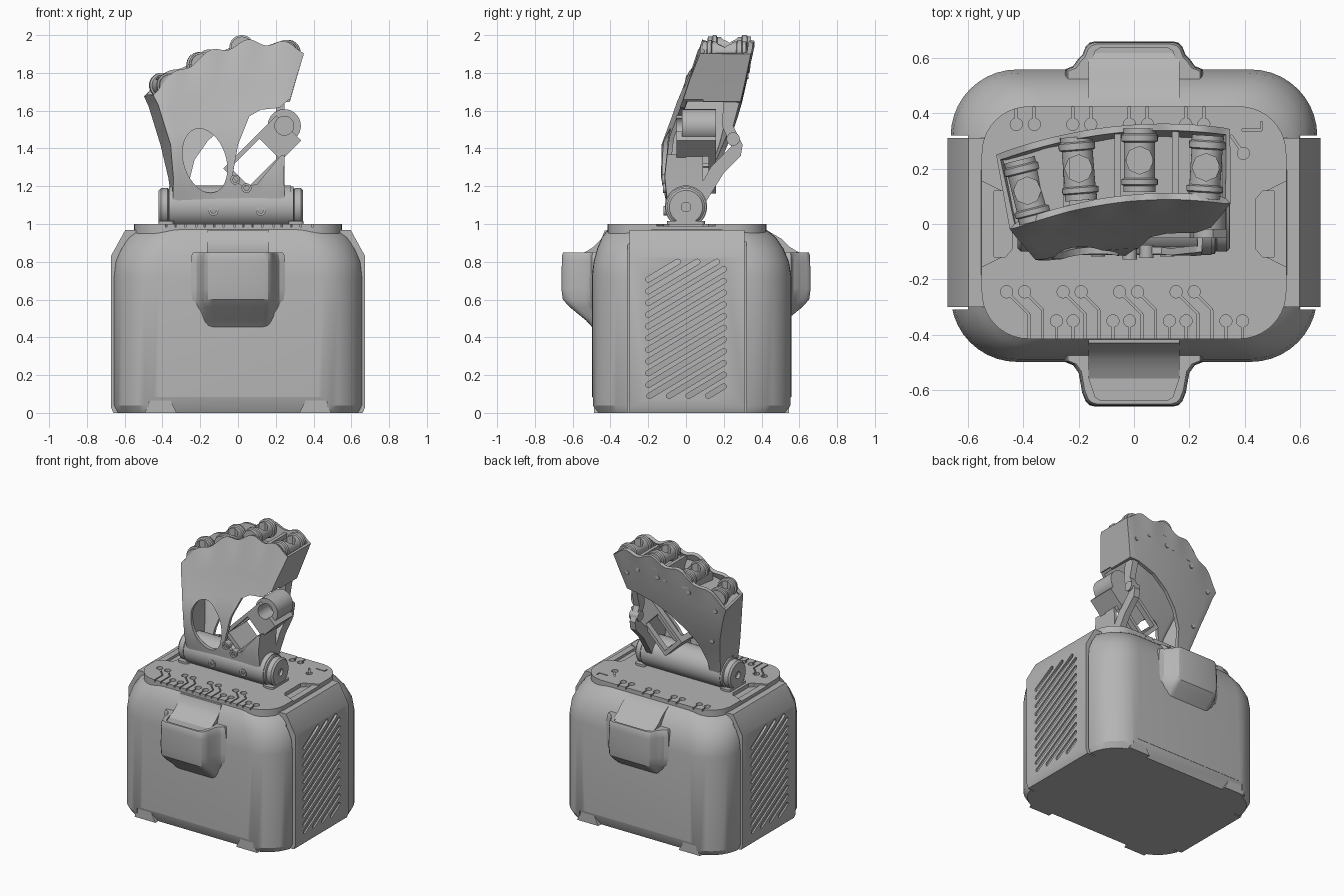
import bpy, bmesh, math
from mathutils import Vector

cube = bpy.data.objects.get("Cube")
if cube:
    bpy.data.objects.remove(cube, do_unlink=True)

grey = bpy.data.materials.new("plain grey")
grey.use_nodes = True
grey.diffuse_color = (0.46, 0.46, 0.46, 1)
grey.node_tree.nodes["Principled BSDF"].inputs["Base Color"].default_value = grey.diffuse_color
parts = []


def make(name, bm):
    bmesh.ops.recalc_face_normals(bm, faces=bm.faces)
    mesh = bpy.data.meshes.new(name)
    bm.to_mesh(mesh)
    bm.free()
    mesh.materials.append(grey)
    ob = bpy.data.objects.new(name, mesh)
    bpy.context.collection.objects.link(ob)
    parts.append(ob)
    return ob


def add_loft(bm, rings, caps=True):
    rows = [[bm.verts.new(p) for p in ring] for ring in rings]
    n = len(rows[0])
    for a, b in zip(rows, rows[1:]):
        for i in range(n):
            j = (i + 1) % n
            bm.faces.new((a[i], a[j], b[j], b[i]))
    if caps:
        bm.faces.new(rows[0])
        bm.faces.new(rows[-1])


def loft(name, rings, caps=True):
    bm = bmesh.new()
    add_loft(bm, rings, caps)
    return make(name, bm)


def prisms(name, outlines, axis, lo, hi):
    """Extrude flat outlines along one axis; outline order is the other two axes."""
    bm = bmesh.new()
    for pts in outlines:
        rings = []
        for d in (lo, hi):
            rings.append([Vector(p[:axis] + (d,) + p[axis:]) for p in map(tuple, pts)])
        add_loft(bm, rings)
    return make(name, bm)


def turned(name, p0, p1, profile, n=32):
    """Lathe (distance fraction, radius) pairs along the line p0-p1."""
    p0, p1 = Vector(p0), Vector(p1)
    q = (p1 - p0).to_track_quat('Z', 'Y')
    rings = []
    for f, r in profile:
        c = p0.lerp(p1, f)
        rings.append([c + q @ Vector((r * math.cos(k * math.tau / n), r * math.sin(k * math.tau / n), 0))
                      for k in range(n)])
    return loft(name, rings)


def cyl(name, p0, p1, r, n=32):
    return turned(name, p0, p1, [(0, r), (1, r)], n)


def apply_mod(ob, mod):
    bpy.context.view_layer.objects.active = ob
    bpy.ops.object.modifier_apply(modifier=mod.name)


def cut(ob, cutter):
    mod = ob.modifiers.new("cut", 'BOOLEAN')
    mod.object, mod.solver, mod.use_self = cutter, 'EXACT', True
    apply_mod(ob, mod)
    parts.remove(cutter)
    bpy.data.objects.remove(cutter, do_unlink=True)


def rrect(hx, hy, r, cx=0, cy=0, n=10):
    pts = []
    for k, (sx, sy) in enumerate(((1, 1), (-1, 1), (-1, -1), (1, -1))):
        for i in range(n + 1):
            a = (k + i / n) * math.pi / 2
            pts.append((cx + sx * (hx - r) + r * math.cos(a), cy + sy * (hy - r) + r * math.sin(a)))
    return pts


def ribbon(a, b, w, rounded=False):
    """Strip outline from a to b, optionally with round ends."""
    ang = math.atan2(b[1] - a[1], b[0] - a[0])
    steps = range(7) if rounded else (0, 6)
    return [(c[0] + w * math.cos(ang + s + k * math.pi / 6), c[1] + w * math.sin(ang + s + k * math.pi / 6))
            for c, s in ((b, -math.pi / 2), (a, math.pi / 2)) for k in steps]


# Main housing with rounded shoulders
sections = [(0, .645, .51, .03), (.04, .662, .528, .03), (.72, .662, .528, .03), (.8, .655, .517, .028),
            (.87, .63, .493, .023), (.93, .595, .46, .015), (.97, .55, .42, .005)]
housing = loft("housing", [[(x, y, z) for x, y in rrect(hx, hy, .24, 0, cy)] for z, hx, hy, cy in sections])
for y in (-.309, .31):
    cut(housing, prisms("panel_gap", [[(x, z) for x, z in ((s * .6, -.1), (s * .7, -.1), (s * .7, 1.1), (s * .6, 1.1))]
                                      for s in (-1, 1)], 1, y, y + .009))

# Bottom bevels with feet, and carry handles that sweep up into the shoulders
for s, edge, name in ((-1, .498, "front_handle"), (1, .558, "back_handle")):
    cut(housing, prisms("bottom_bevel", [[(s * (edge - .05), -.01), (s * (edge + .05), -.01), (s * (edge + .01), .085),
                                          (s * (edge - .002), .085)]], 0, -.47, .47))
    for side in (-1, 1):
        foot = [(side * (.41 + d), z) for d, z in ((-.085, 0), (.085, 0), (.04, .09), (-.04, .09))]
        prisms("foot", [foot], 1, *sorted((s * (edge - .1), s * (edge - .012))))
    half = [(.25, .4), (.25, edge), (.22, edge + .012), (.2, edge + .04), (.187, .61), (.175, .64), (.16, .655), (.14, .66)]
    outline = half + [(-x, y) for x, y in reversed(half)]
    rings = [[(x * w, s * (.4 + (y - .4) * k), z) for x, y in outline]
             for z, k, w in ((.45, .36, .88), (.49, .5, .94), (.56, .83, .99), (.6, .97, 1), (.66, 1, 1), (.8, .99, 1),
                             (.835, .985, .98), (.85, .96, .95))]
    handle = loft(name, rings)
    pocket = [(.165, .42), (.165, .55), (.14, .625), (.125, .635)]
    pocket += [(-x, y) for x, y in reversed(pocket)]
    cut(handle, prisms("pocket", [[(x, s * y) for x, y in pocket]], 2, .84, .9))
    sweep = [(.38, .8), (.38, .969), (.43, .966), (edge - .05, .92), (edge - .01, .88), (edge + .03, .855), (edge + .06, .84)]
    prisms("handle_sweep", [[(s * y, z) for y, z in sweep]], 0, -.165, .165)

# Side panels with slanted vent slots
for s, name in ((-1, "right_panel"), (1, "left_panel")):
    shape = [(.5, 0), (.66, 0), (.673, .03), (.673, .83), (.597, .968), (.5, .968)]
    panel = prisms(name, [[(s * x, z) for x, z in shape]], 1, -.3, .31)
    slots = []
    for k in range(-2, 16):
        c = .02 + k * .062
        a, b = max(-.2, (.09 - c) / .6), min(.2, (.8 - c) / .6)
        if b - a > .06:
            slots.append(ribbon((s * a, c + .6 * a), (s * b, c + .6 * b), .014, True))
    cut(panel, prisms("slots", slots, 0, *sorted((s * .65, s * .7))))

# Top plate with pads, traces and side grips
plate = prisms("top_plate", [rrect(.55, .42, .17, 0, .005)], 2, .95, 1)
pads, traces = [(.395, .255)], [((.395, .255), (.35, .32))]
for k in range(4):
    x = -.46 + k * .204
    pads += [(x, -.245), (x + .065, -.245), (x + .18, -.35), (x + .24, -.35), (x + .035, .36), (x + .1, .36)]
    for dx, bend in ((0, -.325), (.065, -.31)):
        corner = (x + dx - bend - .245, bend)
        traces += [((x + dx, -.245), corner), (corner, (corner[0], -.45))]
    traces += [((x + d, -.35), (x + d, -.45)) for d in (.18, .24)]
    traces += [((x + d, .36), (x + d, .45)) for d in (.035, .1)]
traces += [((.39, .34), (.46, .34)), ((.46, .34), (.46, .37))]
cut(plate, prisms("traces", [ribbon(a, b, .004) for a, b in traces], 2, .985, 1.1))
cut(plate, prisms("pads", [rrect(.022, .022, .0219, x, y, 4) for x, y in pads], 2, .98, 1.1))
for s in (-1, 1):
    cut(plate, prisms("grip", [[(s * x, y) for x, y in ((.44, -.09), (.465, -.12), (.505, -.12), (.505, .12),
                                                      (.465, .12), (.44, .09))]], 2, .972, 1.1))
    cut(plate, prisms("grip_step", [[(s * x, y) for x, y in ((.48, -.12), (.6, -.18), (.6, .18), (.48, .12))]], 2, .99, 1.1))

# Wrist hinge: barrel, end hubs and bracket
cyl("wrist_barrel", (-.35, 0, 1.092), (.28, 0, 1.092), .112, 48)
for name, a, b in (("right_hub", -.34, -.42), ("left_hub", .27, .345)):
    hub = turned(name, (a, 0, 1.09), (b, 0, 1.09), [(0, .108), (.3, .108), (.35, .094), (.4, .1), (.85, .1), (1, .088)], 48)
    cut(hub, cyl("hub_bore", (b - (b - a) * .25, 0, 1.09), (b * 1.1, 0, 1.09), .025))
    prisms("bracket", [rrect(.04, .1, .02, (a + b) / 2, 0, 4)], 2, .98, 1.015)
for x, z, y in ((-.13, 1.07, -.11), (.12, 1.07, -.11), (-.015, 1.235, -.12), (.045, 1.19, -.115)):
    screw = cyl("screw", (x, y + .04, z), (x, y - .008, z), .026, 24)
    cut(screw, cyl("socket", (x, y + .02, z), (x, y - .05, z), .015, 6))

# Palm shell: levels hold right edge, left edge, front y, back y and arch height
levels = [(-.335, 1.08, .24, 1.08, -.085, .08, 0), (-.36, 1.25, .235, 1.25, -.1, .15, 0),
          (-.4, 1.42, .24, 1.45, -.075, .23, .02), (-.44, 1.55, .26, 1.63, -.005, .285, .05),
          (-.465, 1.63, .3, 1.77, .045, .32, .09), (-.49, 1.7, .34, 1.92, .1, .35, .125)]


def palm_point(t, v, depth):
    i = min(int(v), len(levels) - 2)
    xl, zl, xr, zr, yf, yb, arch = [a + (b - a) * (v - i) for a, b in zip(levels[i], levels[i + 1])]
    xl += .05 * (1 - depth) * min(1, v / 2)
    y = yf + (yb - yf) * depth - .21 * (t - .72) ** 2 * v / 5
    z = zl + (zr - zl) * t + 4 * t * (1 - t) * arch
    z += max(0, v - 4) * .018 * math.cos((t - .12) * math.tau / .255)
    return Vector((xl + (xr - xl) * t, y, z))


def palm_ring(v, n=40):
    return ([palm_point(i / n, v, 0) for i in range(n + 1)] + [palm_point(1 - i / n, v, 1) for i in range(n + 1)])


palm = loft("palm_shell", [palm_ring(k / 2) for k in range(11)], caps=False)
wall = palm.modifiers.new("wall", 'SOLIDIFY')
wall.thickness, wall.offset = .025, 0
apply_mod(palm, wall)
oval = [(-.175 + .115 * math.cos(a) - .03 * math.sin(a), 1.335 + .17 * math.sin(a))
        for a in (k * math.tau / 32 for k in range(32))]
thumb_gap = [(-.03, 1.25), (0, 1.42), (.06, 1.57), (.12, 1.605), (.22, 1.615), (.27, 1.66), (.4, 1.66),
             (.4, 1.42), (.225, 1.36), (.1, 1.21), (.02, 1.2)]
back_arch = [(-.27, 1), (-.265, 1.2), (-.23, 1.34), (-.16, 1.44), (-.06, 1.53), (.06, 1.6), (.2, 1.64),
             (.4, 1.66), (.4, 1)]
cut(palm, prisms("palm_openings", [oval, thumb_gap], 1, -.4, .09))
cut(palm, prisms("back_opening", [back_arch], 1, .09, .6))
loft("knuckle_deck", [palm_ring(4.55), palm_ring(4.65)])
for t, v in ((.06, 3.9), (.3, 4.1), (.6, 4.1), (.93, 4), (.07, 1.8)):
    p = palm_point(t, v, 1)
    cyl("back_bolt", p, p + Vector((0, .018, 0)), .016, 16)
for t in (.25, .49, .76):
    front, back = palm_point(t, 4.9, .02), palm_point(t, 4.9, .98)
    rib = [(front.y, front.z - .1), (back.y, back.z - .1), (back.y, back.z), (front.y, front.z)]
    prisms("knuckle_rib", [rib], 0, front.x - .012, front.x + .012)

# Curved rail joining the hinge to the thumb side of the palm
rail = [(.07, 1.06), (.2, 1.27), (.29, 1.36), (.3, 1.42), (.25, 1.52), (.29, 1.67),
        (.2, 1.67), (.19, 1.52), (.24, 1.41), (.13, 1.3), (.02, 1.1)]
prisms("thumb_rail", [rail], 0, .2, .245)

# Knuckle sockets: collared drums with an open window on top
for x, y, top, lean in ((-.385, .12, 1.8, -.25), (-.2, .2, 1.91, -.08), (.02, .23, 2, 0), (.26, .205, 1.975, .06)):
    c = Vector((x, y, top - .066))
    d = Vector((lean, 1, 0)).normalized() * .115
    drum = turned("knuckle_socket", c - d, c + d, [(0, .04), (0.001, .058), (.1, .058), (.12, .066), (.2, .066), (.22, .056),
                                                  (.78, .056), (.8, .066), (.9, .066), (.92, .058), (1, .058)])
    cut(drum, cyl("window", c - Vector((0, 0, .03)), c + Vector((0, 0, .1)), .05, 8))

# Thumb mount: tilted frame ending in a ring
u, w = Vector((.7, 0, .7)), Vector((-.7, 0, .7))


def tilted(a0, a1, hw):
    base = Vector((.1, 0, 1.34))
    return [((base + u * a + w * b).x, (base + u * a + w * b).z) for a, b in ((a0, -hw), (a1, -hw), (a1, hw), (a0, hw))]


frame = prisms("thumb_frame", [tilted(-.16, .24, .095)], 1, -.05, .16)
cut(frame, prisms("frame_window", [tilted(-.13, .09, .07)], 1, -.2, .4))
cut(frame, prisms("frame_side", [tilted(-.12, .12, .2)], 1, 0, .12))
ring = cyl("thumb_ring", (.245, -.02, 1.52), (.245, .16, 1.52), .088)
for ob in (ring, frame):
    cut(ob, cyl("ring_bore", (.245, -.1, 1.52), (.245, .08, 1.52), .05))
cyl("thumb_pivot", (.19, .25, 1.45), (.26, .25, 1.45), .035)

# Shading: smooth curves, sharp edges
for ob in bpy.context.view_layer.objects:
    ob.select_set(ob in parts)
bpy.context.view_layer.objects.active = palm
bpy.ops.object.shade_smooth_by_angle(angle=math.radians(30))
